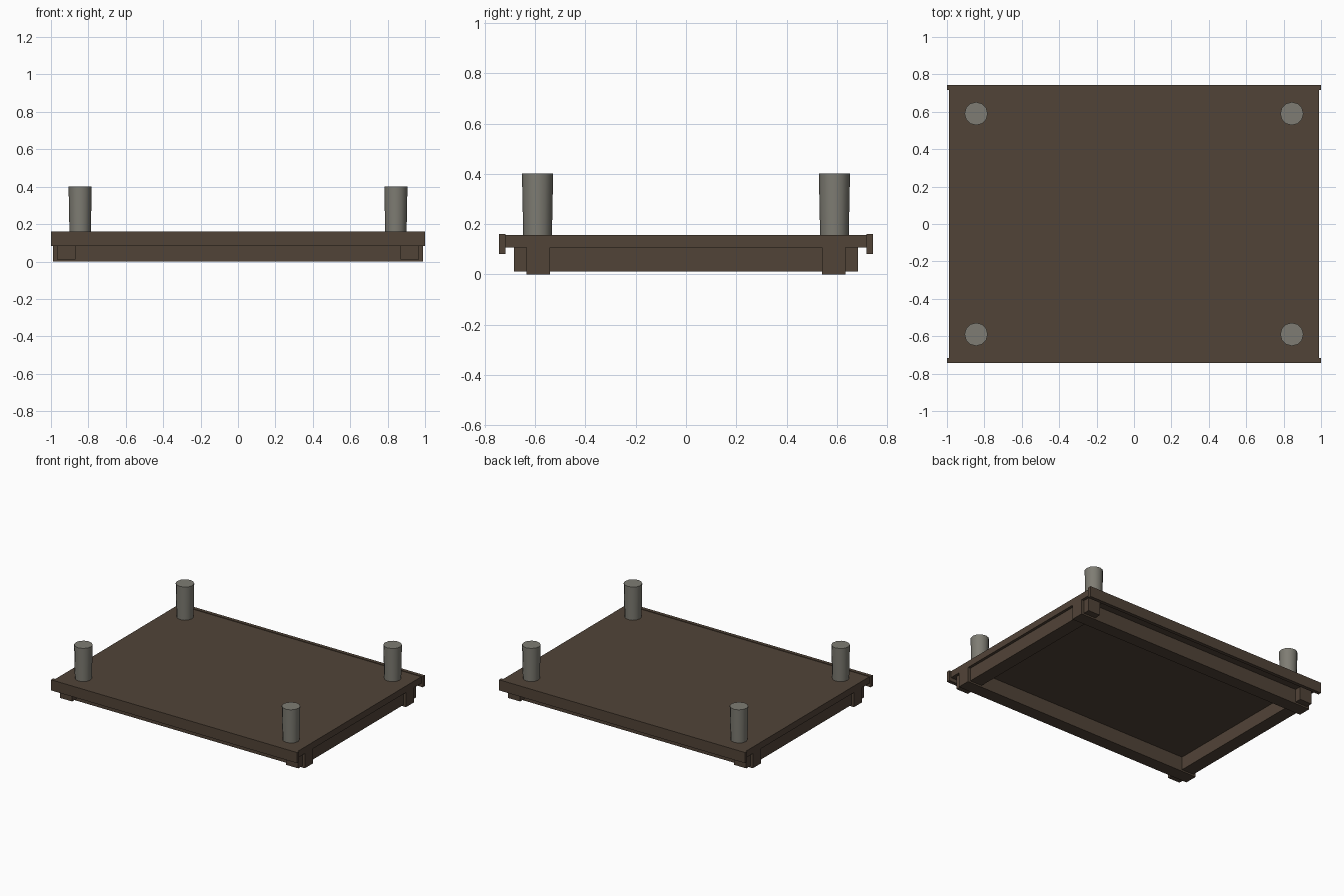
import bpy, math

if "Cube" in bpy.data.objects:
    bpy.data.objects.remove(bpy.data.objects["Cube"])


def material(name, rgb):
    m = bpy.data.materials.new(name)
    m.diffuse_color = (*rgb, 1)
    m.use_nodes = True
    m.node_tree.nodes["Principled BSDF"].inputs["Base Color"].default_value = m.diffuse_color
    return m


wood = material("dark brown wood", (0.083, 0.057, 0.039))
metal = material("warm grey", (0.21, 0.203, 0.172))


def box(name, x0, x1, y0, y1, z0, z1):
    bpy.ops.mesh.primitive_cube_add(
        size=1, location=((x0 + x1) / 2, (y0 + y1) / 2, (z0 + z1) / 2))
    o = bpy.context.object
    o.name = name
    o.scale = (x1 - x0, y1 - y0, z1 - z0)
    bpy.ops.object.transform_apply(location=False, rotation=False, scale=True)
    o.data.materials.append(wood)
    return o


# Deck panel
box("deck", -0.988, 0.988, -0.718, 0.718, 0.108, 0.156)

for s, side in ((-1, "front"), (1, "back")):
    # Edge rail hanging over the long side of the deck
    a, b = sorted((s * 0.717, s * 0.743))
    box(side + "_rail", -1, 1, a, b, 0.082, 0.16)
    # Long bearer under the deck
    a, b = sorted((s * 0.54, s * 0.635))
    box(side + "_bearer", -0.988, 0.988, a, b, 0, 0.108)

for s, side in ((-1, "left"), (1, "right")):
    # Cross beam, slightly shallower than the long bearers
    a, b = sorted((s * 0.87, s * 0.968))
    box(side + "_cross_beam", a, b, -0.683, 0.683, 0.012, 0.108)

# Slightly flared corner posts
for sx, nx in ((-1, "left"), (1, "right")):
    for sy, ny in ((-1, "front"), (1, "back")):
        bpy.ops.mesh.primitive_cone_add(
            vertices=12, radius1=0.057, radius2=0.062, depth=0.252,
            location=(sx * 0.844, sy * 0.59, 0.276),
            rotation=(0, 0, 0))
        o = bpy.context.object
        o.name = f"{ny}_{nx}_post"
        o.data.materials.append(metal)
        bpy.ops.object.shade_smooth_by_angle(angle=math.radians(40))
